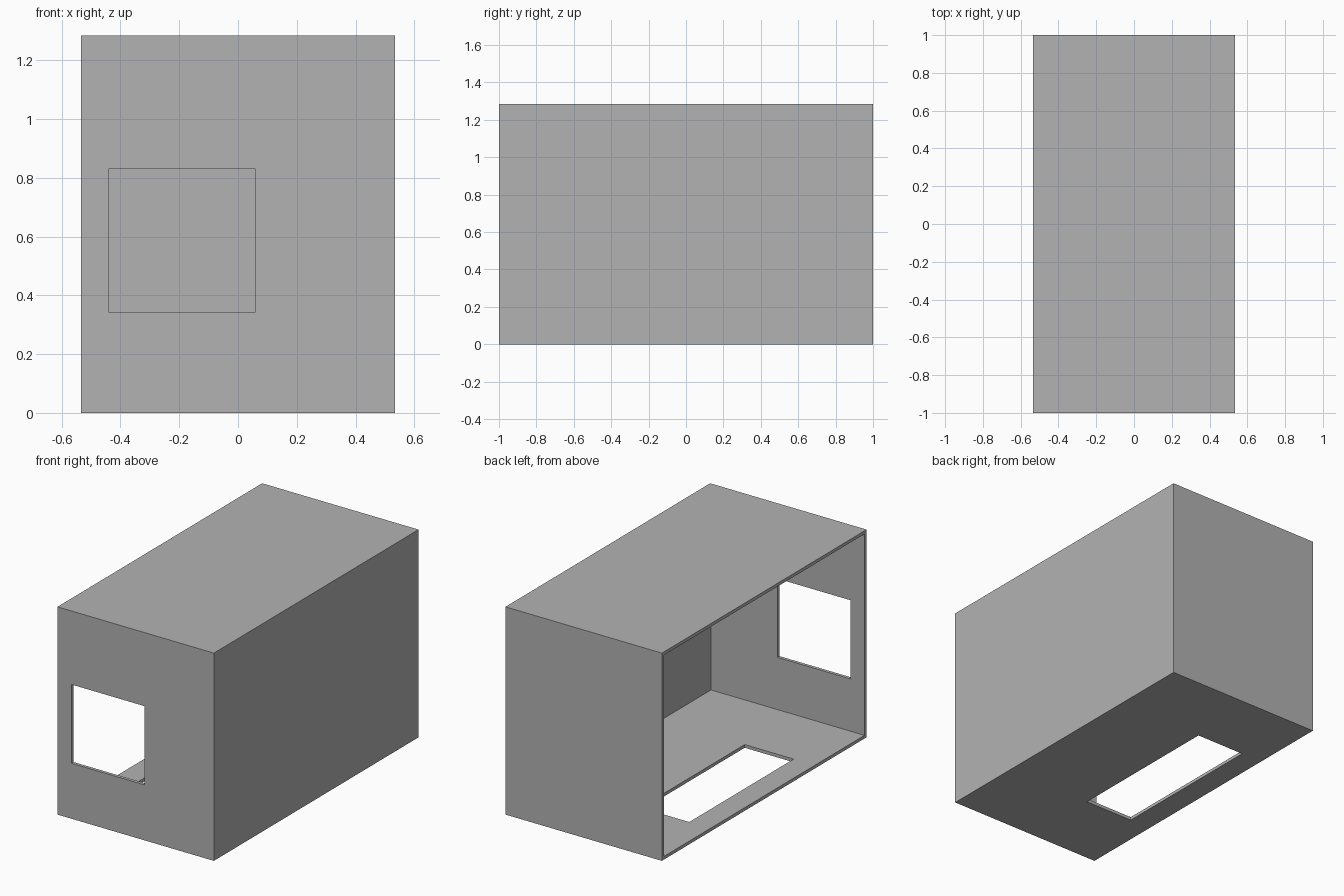
import bpy

cube = bpy.data.objects.get("Cube")
if cube:
    bpy.data.objects.remove(cube, do_unlink=True)

# Overall size and wall thickness
W, D, H, T = 0.535, 1.0, 1.285, 0.02


def make_box(name, x, y, z):
    """Box spanning the given (low, high) ranges."""
    verts = [(a, b, c) for a in x for b in y for c in z]
    faces = [(0, 1, 3, 2), (4, 6, 7, 5), (0, 4, 5, 1),
             (2, 3, 7, 6), (0, 2, 6, 4), (1, 5, 7, 3)]
    mesh = bpy.data.meshes.new(name)
    mesh.from_pydata(verts, [], faces)
    mesh.update()
    obj = bpy.data.objects.new(name, mesh)
    bpy.context.scene.collection.objects.link(obj)
    return obj


def cut(target, name, x, y, z):
    """Cut a box-shaped opening out of the target."""
    cutter = make_box(name, x, y, z)
    cutter.hide_render = True
    mod = target.modifiers.new(name, "BOOLEAN")
    mod.operation = "DIFFERENCE"
    mod.solver = "EXACT"
    mod.object = cutter
    bpy.context.view_layer.objects.active = target
    bpy.ops.object.modifier_apply(modifier=mod.name)
    bpy.data.objects.remove(cutter, do_unlink=True)


# Plain grey finish
grey = bpy.data.materials.new("plain grey")
grey.use_nodes = True
colour = (0.448, 0.448, 0.448, 1.0)
grey.diffuse_color = colour
grey.node_tree.nodes["Principled BSDF"].inputs["Base Color"].default_value = colour

# Thin-walled case
case = make_box("case_shell", (-W, W), (-D, D), (0, H))
case.data.materials.append(grey)

# Hollow interior, open along the whole -x side
cut(case, "cavity", (-W - 0.1, W - T), (-D + T, D - T), (T, H - T))

# Square window in the front wall
cut(case, "front_window", (-0.44, 0.06), (-D - 0.1, -D + 0.1), (0.343, 0.83))

# Long slot in the floor
cut(case, "floor_slot", (-0.39, -0.055), (-0.495, 0.525), (-0.1, 0.1))
